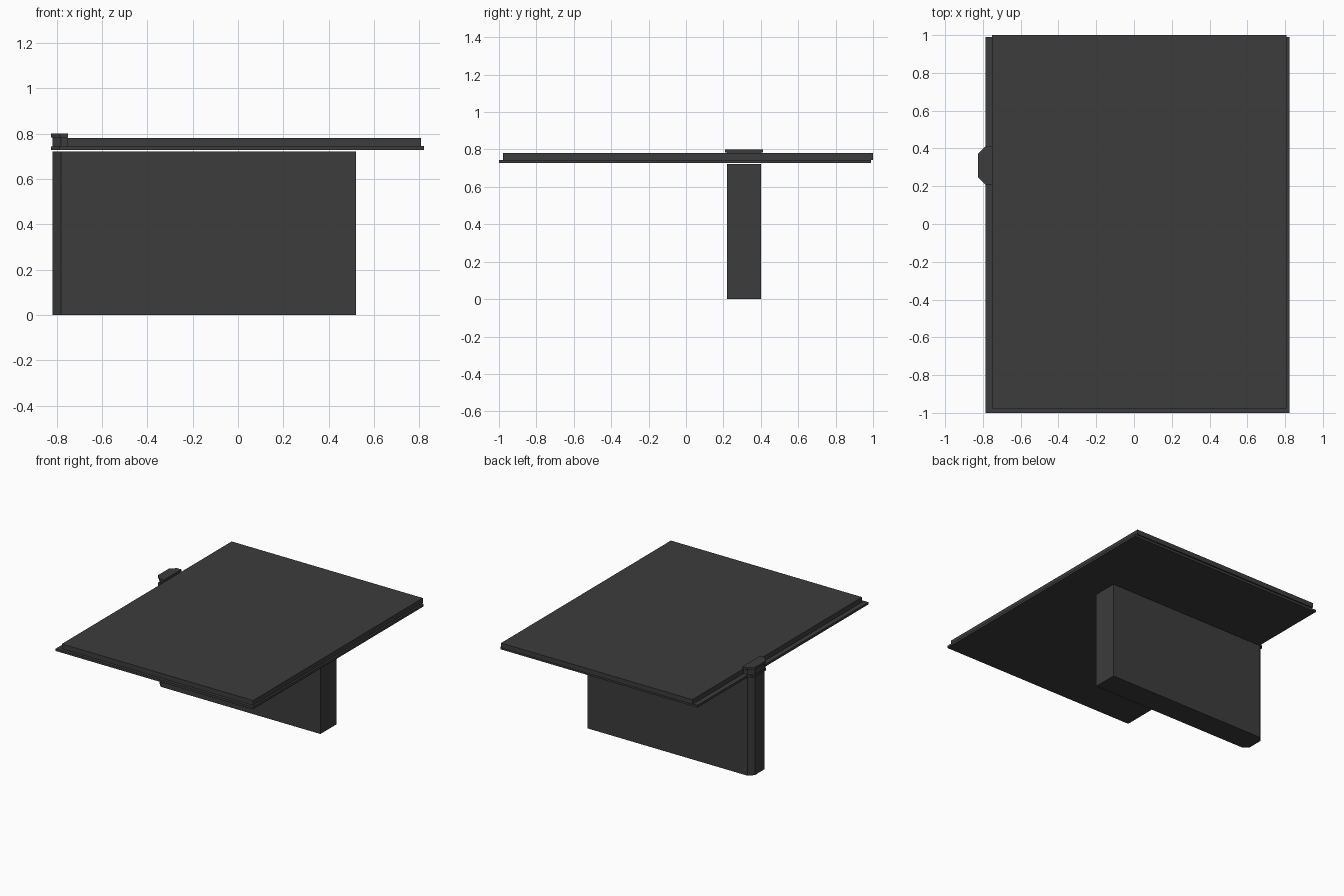
import bpy
import bmesh

cube = bpy.data.objects.get("Cube")
if cube:
    bpy.data.objects.remove(cube, do_unlink=True)

grey = bpy.data.materials.new("dark concrete grey")
grey.use_nodes = True
color = (0.045, 0.045, 0.045, 1)
grey.diffuse_color = color
grey.node_tree.nodes["Principled BSDF"].inputs["Base Color"].default_value = color


def prism(name, outline, z0, z1):
    """Extrude a flat plan outline from z0 up to z1."""
    bm = bmesh.new()
    base = bm.faces.new([bm.verts.new((x, y, z0)) for x, y in outline])
    top = bmesh.ops.extrude_face_region(bm, geom=[base])["geom"]
    verts = [v for v in top if isinstance(v, bmesh.types.BMVert)]
    bmesh.ops.translate(bm, verts=verts, vec=(0, 0, z1 - z0))
    bmesh.ops.recalc_face_normals(bm, faces=bm.faces)
    mesh = bpy.data.meshes.new(name)
    bm.to_mesh(mesh)
    bm.free()
    mesh.materials.append(grey)
    obj = bpy.data.objects.new(name, mesh)
    bpy.context.collection.objects.link(obj)
    return obj


def rect(x0, x1, y0, y1):
    return [(x0, y0), (x1, y0), (x1, y1), (x0, y1)]


PIER_Y = 0.31


def nosed(x0, x1, half, chamfer):
    """Plan of a wall whose -x end has two chamfered corners."""
    c = chamfer
    return [(x1, PIER_Y - half), (x1, PIER_Y + half), (x0 + c, PIER_Y + half),
            (x0, PIER_Y + half - c), (x0, PIER_Y - half + c), (x0 + c, PIER_Y - half)]


# Supporting wall with a chamfered end
prism("pier_wall", nosed(-0.818, 0.52, 0.092, 0.036), 0, 0.722)

# Thin slab, with a nose over the pier, and the deck on top of it
prism("lower_slab", rect(-0.787, 0.822, -1, 0.99), 0.728, 0.745)
prism("slab_nose", nosed(-0.826, -0.76, 0.102, 0.04), 0.7285, 0.7445)
prism("upper_deck", rect(-0.752, 0.808, -0.978, 1), 0.745, 0.781)

# Post end rising beside the deck, with its cap
prism("post_neck", nosed(-0.818, -0.752, 0.092, 0.036), 0.7445, 0.783)
prism("post_cap", nosed(-0.826, -0.75, 0.102, 0.04), 0.783, 0.8)
